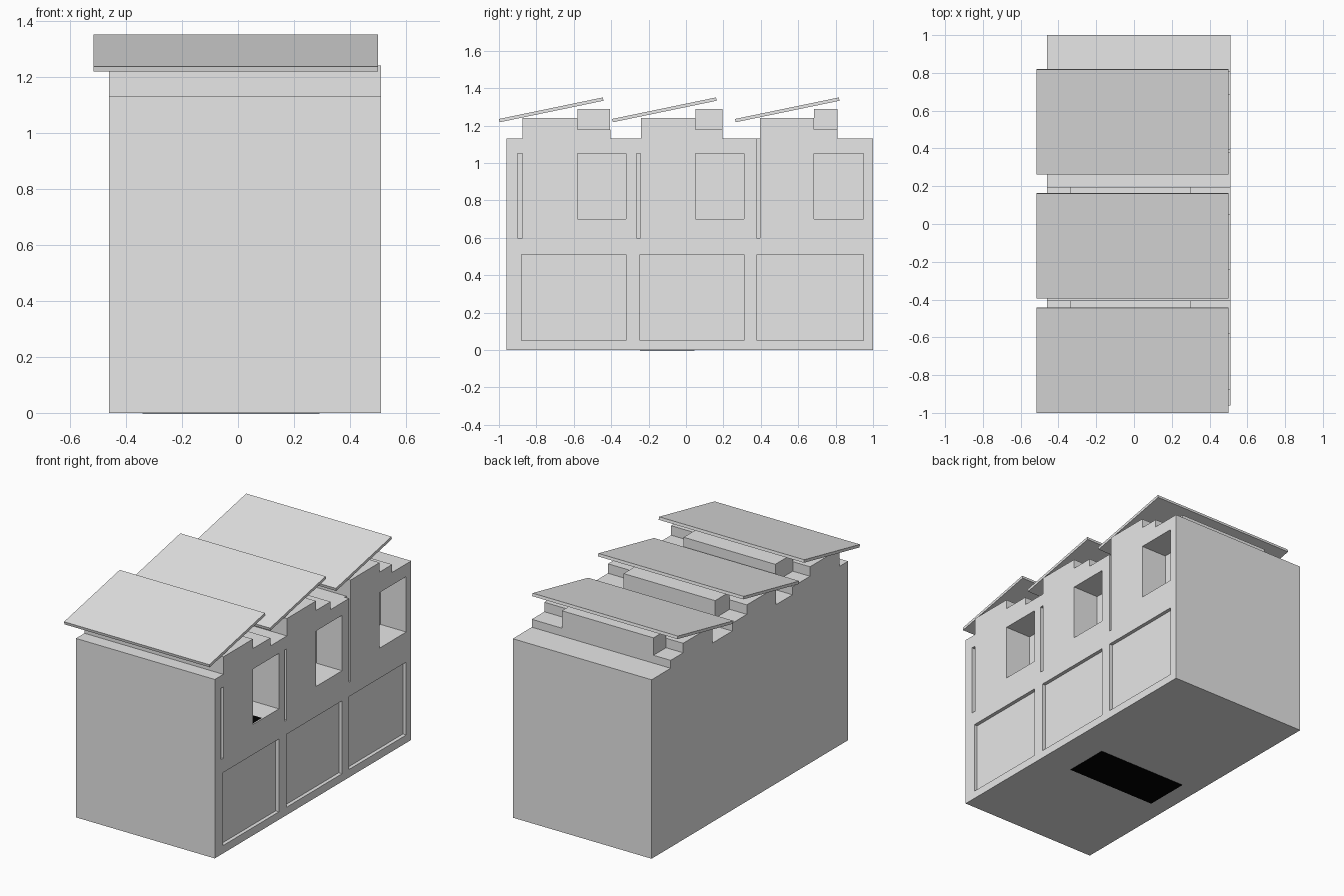
import bpy, bmesh
from math import atan2, hypot
from mathutils import Matrix, Vector

cube = bpy.data.objects.get("Cube")
if cube:
    bpy.data.objects.remove(cube, do_unlink=True)


def material(name, colour):
    mat = bpy.data.materials.new(name)
    mat.use_nodes = True
    mat.diffuse_color = colour
    node = next(n for n in mat.node_tree.nodes if n.type == 'BSDF_PRINCIPLED')
    node.inputs["Base Color"].default_value = colour
    return mat


grey = material("pale grey", (0.8, 0.8, 0.8, 1))
black = material("black", (0, 0, 0, 1))


def finish(name, bm, mat):
    bmesh.ops.recalc_face_normals(bm, faces=bm.faces)
    mesh = bpy.data.meshes.new(name)
    bm.to_mesh(mesh)
    bm.free()
    mesh.materials.append(mat)
    obj = bpy.data.objects.new(name, mesh)
    bpy.context.collection.objects.link(obj)
    return obj


def add_box(bm, xs, ys, zs):
    lo, hi = Vector((xs[0], ys[0], zs[0])), Vector((xs[1], ys[1], zs[1]))
    place = Matrix.Translation((lo + hi) / 2) @ Matrix.Diagonal((*(hi - lo), 1))
    bmesh.ops.create_cube(bm, size=1, matrix=place)


def box(name, xs, ys, zs, mat=grey):
    bm = bmesh.new()
    add_box(bm, xs, ys, zs)
    return finish(name, bm, mat)


RIGHT, LEFT = -0.46, 0.51
# Each house: step start, beam start, beam end, roof low edge
houses = [(-0.875, -0.58, -0.405, -1.0),
          (-0.24, 0.05, 0.195, -0.395),
          (0.395, 0.685, 0.81, 0.262)]

# Body: stepped side profile extruded across the width
profile = [(-0.96, 0), (-0.96, 1.13)]
for start, mid, end, _ in houses:
    profile += [(start, 1.13), (start, 1.24), (mid, 1.24),
                (mid, 1.18), (end, 1.18), (end, 1.13)]
profile += [(1.0, 1.13), (1.0, 0)]
bm = bmesh.new()
side = bm.faces.new([bm.verts.new((RIGHT, y, z)) for y, z in profile])
moved = bmesh.ops.extrude_face_region(bm, geom=[side])["geom"]
bmesh.ops.translate(bm, vec=(LEFT - RIGHT, 0, 0),
                    verts=[v for v in moved if isinstance(v, bmesh.types.BMVert)])
body = finish("body", bm, grey)

# Recesses in the window wall: lower panels, upper windows, thin slots
OUT = LEFT + 0.05
bm = bmesh.new()
for ys in [(-0.88, -0.32), (-0.245, 0.31), (0.38, 0.95)]:
    add_box(bm, (LEFT - 0.023, OUT), ys, (0.05, 0.51))
for ys in [(-0.58, -0.32), (0.05, 0.31), (0.685, 0.95)]:
    add_box(bm, (LEFT - 0.18, OUT), ys, (0.70, 1.05))
for ys, top in [((-0.9, -0.875), 1.05), ((-0.265, -0.242), 1.05),
                ((0.378, 0.395), 1.15)]:
    add_box(bm, (LEFT - 0.03, OUT), ys, (0.60, top))
cutter = finish("recess_cutter", bm, grey)
cutter.hide_render = True
cut = body.modifiers.new("recesses", 'BOOLEAN')
cut.operation = 'DIFFERENCE'
cut.solver = 'EXACT'
cut.object = cutter
bpy.context.view_layer.objects.active = body
bpy.ops.object.modifier_apply(modifier=cut.name)
bpy.data.objects.remove(cutter, do_unlink=True)

# Ridge beams and sloping roof panels
for i, (start, mid, end, low) in enumerate(houses, 1):
    box(f"ridge_beam_{i}", (-0.34, 0.30), (mid, end), (1.18, 1.29))
    run, rise = 0.555, 0.115
    panel = box(f"roof_panel_{i}", (-0.515, 0.50), (0, hypot(run, rise)), (0, 0.018))
    panel.location = (0, low + 0.004, 1.218)
    panel.rotation_euler.x = atan2(rise, run)

# Dark plates under the floor and on the first window sill
box("floor_plate", (-0.34, 0.29), (-0.245, 0.045), (-0.002, 0.002), black)
box("sill_plate", (0.35, 0.50), (-0.575, -0.48), (0.698, 0.702), black)
